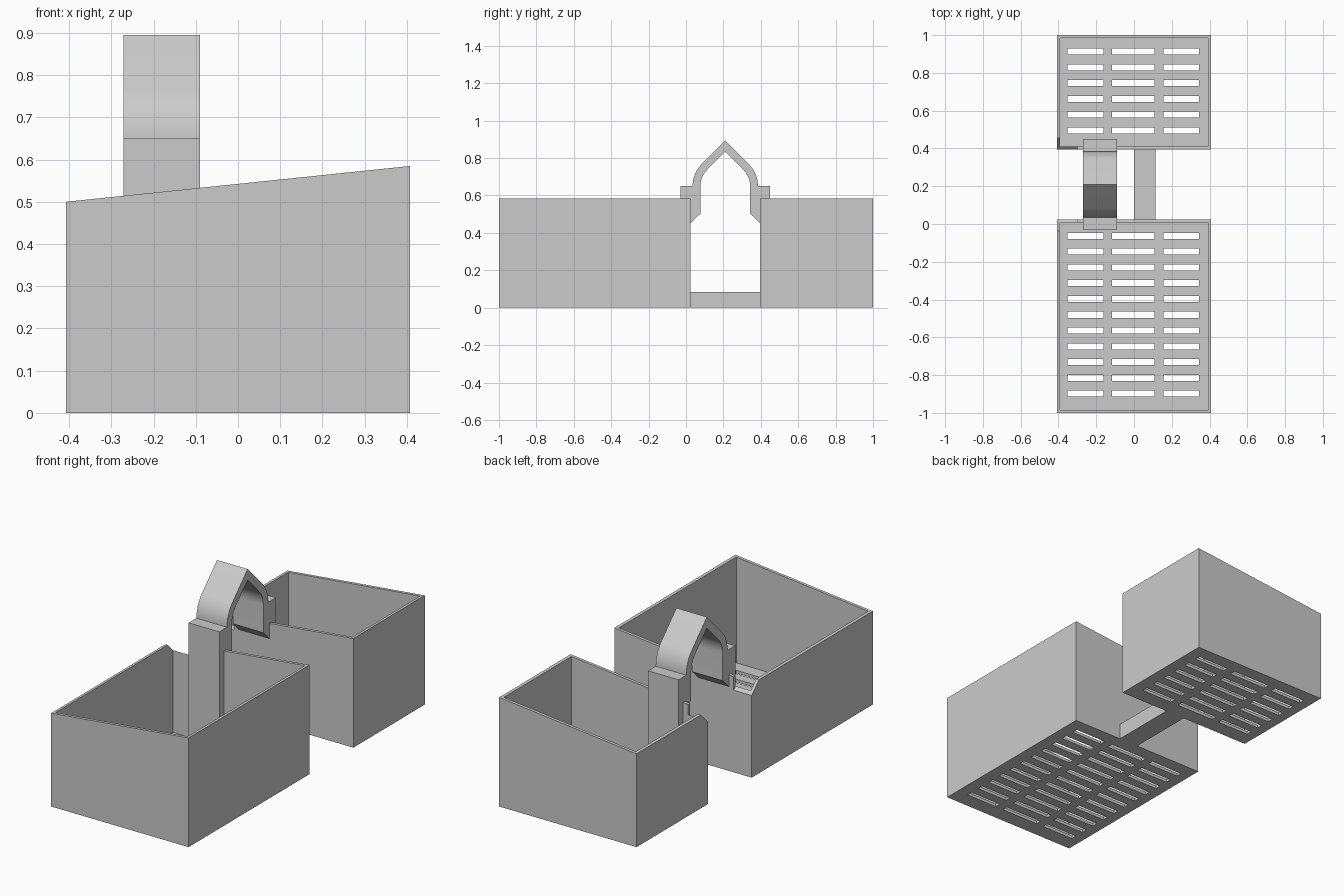
import bpy, bmesh, math

cube = bpy.data.objects.get("Cube")
if cube:
    bpy.data.objects.remove(cube, do_unlink=True)

grey = bpy.data.materials.new("plain_grey")
grey.use_nodes = True
COLOUR = (0.6, 0.6, 0.6, 1)
grey.diffuse_color = COLOUR
grey.node_tree.nodes["Principled BSDF"].inputs["Base Color"].default_value = COLOUR

HALF_W, WALL, FLOOR = 0.407, 0.016, 0.016
GAP_FRONT, GAP_BACK = 0.025, 0.395
MID = (GAP_FRONT + GAP_BACK) / 2
PITCH, SLOT_H = 0.0835, 0.032
SLOT_COLUMNS = [(-0.352, -0.161), (-0.117, 0.109), (0.157, 0.343)]


def finish(name, bm):
    bmesh.ops.recalc_face_normals(bm, faces=bm.faces)
    mesh = bpy.data.meshes.new(name)
    bm.to_mesh(mesh)
    bm.free()
    mesh.materials.append(grey)
    obj = bpy.data.objects.new(name, mesh)
    bpy.context.collection.objects.link(obj)
    return obj


def activate(obj):
    bpy.ops.object.select_all(action='DESELECT')
    obj.select_set(True)
    bpy.context.view_layer.objects.active = obj


def prism(name, profile, x0, x1):
    """Extrude a (y, z) outline along x."""
    bm = bmesh.new()
    face = bm.faces.new([bm.verts.new((x0, y, z)) for y, z in profile])
    new = bmesh.ops.extrude_face_region(bm, geom=[face])["geom"]
    moved = [v for v in new if isinstance(v, bmesh.types.BMVert)]
    bmesh.ops.translate(bm, verts=moved, vec=(x1 - x0, 0, 0))
    return finish(name, bm)


def rim_height(x):
    return 0.5425 + 0.104 * x


def box_walls(name, y0, y1):
    """Rectangular ring of walls with a rim sloping across x."""
    bm = bmesh.new()
    loops = []
    for inset in (0, WALL):
        w = HALF_W - inset
        corners = [(-w, y0 + inset), (w, y0 + inset), (w, y1 - inset), (-w, y1 - inset)]
        for top in (False, True):
            loops.append([bm.verts.new((x, y, rim_height(x) if top else 0)) for x, y in corners])
    low_out, top_out, low_in, top_in = loops
    for a, b in ((low_out, top_out), (top_out, top_in), (top_in, low_in), (low_in, low_out)):
        for i in range(4):
            j = (i + 1) % 4
            bm.faces.new((a[i], a[j], b[j], b[i]))
    return finish(name, bm)


def slotted_floor(name, y0, y1, first, rows):
    """Grid plate with the slot cells left open, thickened upward."""
    edge = HALF_W - WALL
    xs = [-edge] + [x for col in SLOT_COLUMNS for x in col] + [edge]
    ys = [y0 + WALL]
    for r in range(rows):
        centre = first + r * PITCH
        ys += [centre - SLOT_H / 2, centre + SLOT_H / 2]
    ys.append(y1 - WALL)
    bm = bmesh.new()
    grid = [[bm.verts.new((x, y, 0)) for x in xs] for y in ys]
    for j in range(len(ys) - 1):
        for i in range(len(xs) - 1):
            if not (i % 2 and j % 2):
                bm.faces.new((grid[j][i], grid[j][i + 1], grid[j + 1][i + 1], grid[j + 1][i]))
    new = bmesh.ops.extrude_face_region(bm, geom=bm.faces[:])["geom"]
    moved = [v for v in new if isinstance(v, bmesh.types.BMVert)]
    bmesh.ops.translate(bm, verts=moved, vec=(0, 0, FLOOR))
    return finish(name, bm)


def cut_corner(walls, gap_y, side):
    """Bevel the low corner of the wall beside the gap."""
    low = 0.44
    reach = 0.3
    profile = [(gap_y - side * 0.05, low - 0.05), (gap_y + side * reach, low + reach),
               (gap_y - side * 0.05, low + reach)]
    cutter = prism("corner_cutter", profile, -0.5, -0.3)
    cutter.hide_render = True
    mod = walls.modifiers.new("corner_cut", 'BOOLEAN')
    mod.operation, mod.solver, mod.object = 'DIFFERENCE', 'EXACT', cutter
    activate(walls)
    bpy.ops.object.modifier_apply(modifier=mod.name)
    bpy.data.objects.remove(cutter, do_unlink=True)


# Two open boxes with slotted floors
front_walls = box_walls("front_box_walls", -1, GAP_FRONT)
back_walls = box_walls("back_box_walls", GAP_BACK, 1)
cut_corner(front_walls, GAP_FRONT, -1)
cut_corner(back_walls, GAP_BACK, 1)
slotted_floor("front_box_floor", -1, GAP_FRONT, -0.063 - 10 * PITCH, 11)
slotted_floor("back_box_floor", GAP_BACK, 1, 0.495, 6)

# Low bar joining the boxes
prism("connecting_bar", [(GAP_FRONT, 0), (GAP_BACK, 0), (GAP_BACK, 0.085), (GAP_FRONT, 0.085)],
      0.0, 0.115)


# Pointed arch with pillars inside the boxes and corbels in the gap
def arc(radius, steps=10):
    angles = [math.pi / 4 * i / steps for i in range(steps + 1)]
    return [(0.01 + radius * math.cos(a), 0.65 + radius * math.sin(a)) for a in angles]


outer = [(0.24, FLOOR / 2), (0.24, 0.65)] + arc(0.165)
inner = [(0.193, FLOOR / 2), (0.193, 0.452), (0.185, 0.452), (0.133, 0.503)] + arc(0.123)
outline = [(MID - d, z) for d, z in outer] + [(MID, 0.895)]
outline += [(MID + d, z) for d, z in reversed(outer)]
outline += [(MID + d, z) for d, z in inner] + [(MID, 0.836)]
outline += [(MID - d, z) for d, z in reversed(inner)]
arch = prism("pointed_arch", outline, -0.271, -0.09)
activate(arch)
bpy.ops.object.shade_smooth_by_angle(angle=math.radians(30))
